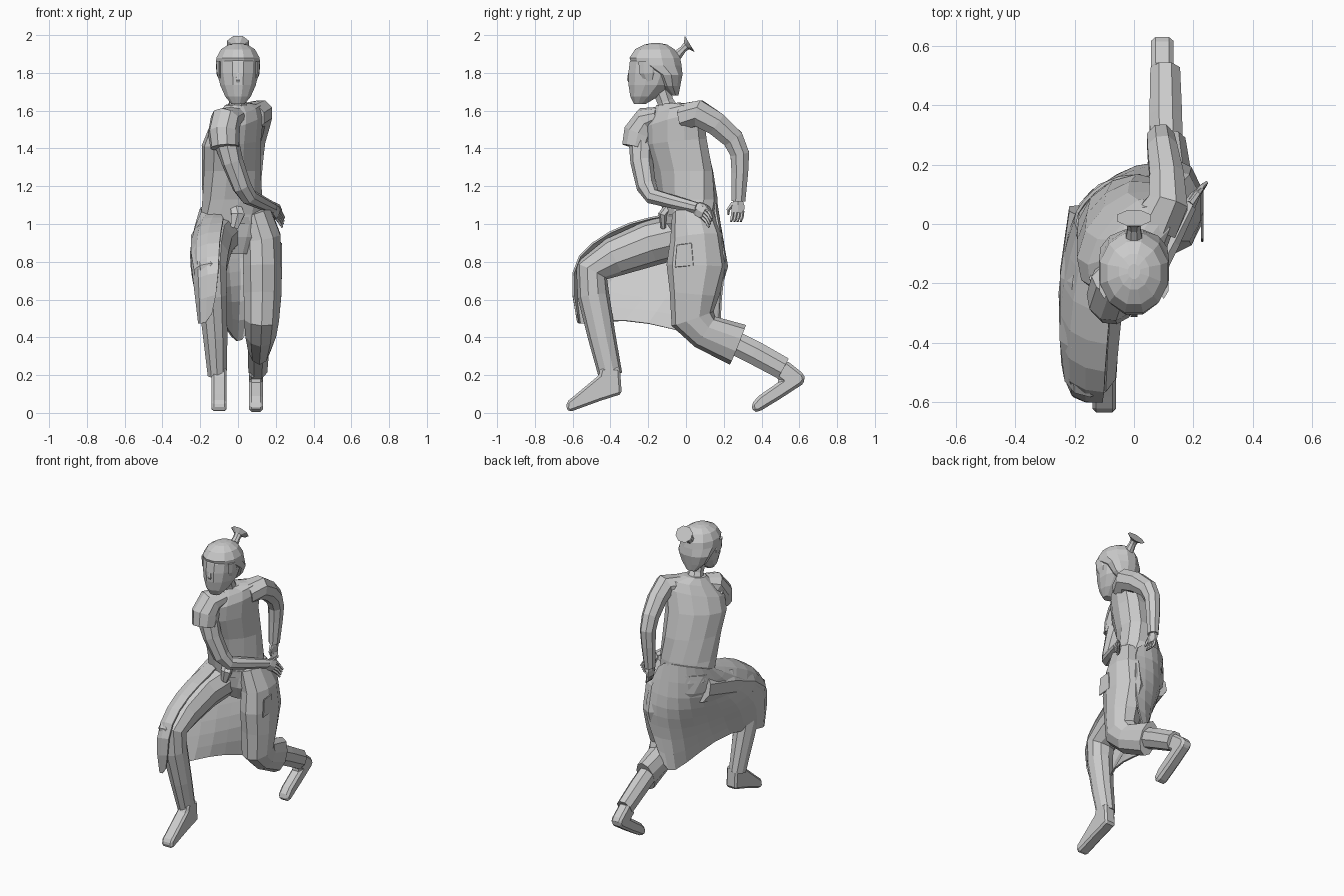
import bpy, bmesh, math
from mathutils import Vector as V


def mesh_object(name, verts, faces):
    me = bpy.data.meshes.new(name)
    me.from_pydata([tuple(v) for v in verts], [], faces)
    bm = bmesh.new()
    bm.from_mesh(me)
    bmesh.ops.recalc_face_normals(bm, faces=bm.faces)
    bm.to_mesh(me)
    bm.free()
    ob = bpy.data.objects.new(name, me)
    bpy.context.collection.objects.link(ob)
    return ob


def skin(name, rings):
    n, verts = len(rings[0]), [p for r in rings for p in r]
    faces = [(i * n + j, i * n + (j + 1) % n, (i + 1) * n + (j + 1) % n, (i + 1) * n + j)
             for i in range(len(rings) - 1) for j in range(n)]
    faces += [tuple(range(n)), tuple(range(len(verts) - n, len(verts)))]
    return mesh_object(name, verts, faces)


def stack(name, rows, n=12):
    """Level rings: x, y, z, half width, half depth, yaw in degrees, side slope."""
    rings = []
    for x, y, z, w, d, yaw, slope in rows:
        c, s, ring = math.cos(math.radians(yaw)), math.sin(math.radians(yaw)), []
        for j in range(n):
            a = 2 * math.pi * (j + .5) / n
            u, v = 1.03 * w * math.cos(a), 1.03 * d * math.sin(a)
            ring.append((x + u * c - v * s, y + u * s + v * c, z + slope * u))
        rings.append(ring)
    return skin(name, rings)


def limb(name, rows, n=8, ref=(1, 0, 0)):
    """Rings square to a path: x, y, z, half width along ref, half depth."""
    p, rings = [V(r[:3]) for r in rows], []
    k = 1 / math.cos(math.pi / n)
    for i, r in enumerate(rows):
        t = V((0, 0, 0))
        if i:
            t += (p[i] - p[i - 1]).normalized()
        if i < len(p) - 1:
            t += (p[i + 1] - p[i]).normalized()
        t.normalize()
        side = V(ref)
        side = (side - t * side.dot(t)).normalized()
        up = t.cross(side)
        rings.append([p[i] + side * r[3] * k * math.cos(a) + up * r[4] * k * math.sin(a)
                      for a in [2 * math.pi * (j + .5) / n for j in range(n)]])
    return skin(name, rings)


def prism(name, profile, x, half, bevel=.015):
    """Side profile (y, z) extruded across x."""
    ob = skin(name, [[(x + s * half, y, z) for y, z in profile] for s in (-1, 1)])
    m = ob.modifiers.new("bevel", 'BEVEL')
    m.width, m.segments = bevel, 1
    return ob


def hand(name, wrist, direction, across, curl):
    w, d, a, c = V(wrist), V(direction).normalized(), V(across).normalized(), V(curl)
    pts = [(0, .022, .02), (.03, .034, .018), (.07, .034, .014)]
    limb(name + "_palm", [(*(w + d * l), r, t) for l, r, t in pts], 6, a)
    for k in range(4):
        b = w + d * .06 + a * (k - 1.5) * .017
        e = b + d * .035 + c * .012
        limb(f"{name}_finger_{k}", [(*b, .008, .009), (*e, .008, .008),
             (*(e + d * .022 + c * .025), .005, .005)], 5, a)
    b = w + d * .02 + a * .028
    limb(name + "_thumb", [(*b, .01, .01), (*(b + d * .035 + a * .02 + c * .015), .008, .008),
         (*(b + d * .06 + a * .015 + c * .03), .005, .005)], 5, c)


# Torso, twisted so the right shoulder leads
stack("tunic", [
    (-.025, .03, 1.0, .175, .13, 22, 0), (-.03, .015, 1.13, .175, .13, 38, 0),
    (-.035, -.015, 1.28, .18, .125, 48, 0), (-.035, -.06, 1.43, .19, .125, 52, .1),
    (-.01, -.075, 1.54, .19, .105, 52, .25), (.005, -.07, 1.6, .155, .08, 52, .25),
    (-.005, -.09, 1.635, .07, .055, 50, .1)])
stack("hips", [(.0, .05, .84, .09, .09, 0, 0), (-.01, .04, .93, .17, .12, 5, 0),
               (-.025, .03, 1.05, .18, .132, 22, 0)])
limb("belt_knot", [(-.01, -.1, 1.08, .03, .02), (0, -.125, 1.05, .035, .02), (-.02, -.12, .98, .02, .012)], 6)

# Neck, head and hair
limb("neck", [(-.005, -.08, 1.58, .06, .055), (0, -.11, 1.65, .043, .043), (0, -.14, 1.74, .048, .048)])
stack("head", [(0, y, z, w, d, 0, 0) for y, z, w, d in [
    (-.245, 1.635, .035, .03), (-.22, 1.675, .068, .075), (-.185, 1.735, .095, .12),
    (-.168, 1.8, .108, .138), (-.165, 1.86, .11, .133), (-.165, 1.91, .09, .1), (-.165, 1.94, .05, .06)]])
stack("hair", [(0, y, z, w, d, 0, 0) for y, z, w, d in [
    (-.06, 1.68, .035, .02), (-.085, 1.73, .085, .055), (-.1, 1.79, .113, .082),
    (-.155, 1.84, .118, .132), (-.165, 1.88, .115, .135), (-.165, 1.925, .09, .105),
    (-.16, 1.95, .05, .06), (-.16, 1.957, .02, .025)]])
limb("nose", [(0, -.3, 1.8, .006, .006), (0, -.303, 1.765, .011, .01), (0, -.295, 1.745, .008, .006)], 4)
for s in (-1, 1):
    limb("side_lock", [(s * .1, -.2, 1.86, .016, .045), (s * .1, -.2, 1.8, .012, .04),
                       (s * .085, -.19, 1.74, .008, .015)], 6)
limb("topknot", [(0, -.06, 1.88, .03, .03), (0, -.015, 1.925, .022, .018), (0, .002, 1.942, .025, .022),
                 (0, .02, 1.953, .058, .05)], 8)

# Left arm, drawn back
limb("left_arm", [
    (.07, .0, 1.57, .08, .07), (.115, .07, 1.585, .068, .07), (.11, .16, 1.53, .057, .062),
    (.095, .25, 1.45, .05, .056), (.09, .285, 1.37, .046, .05), (.085, .285, 1.27, .042, .044),
    (.08, .278, 1.12, .032, .036)])
hand("left_hand", (.08, .277, 1.13), (0, -.05, -1), (0, -1, 0), (.5, -.2, 0))

# Right arm, crossing in front of the waist
limb("right_arm", [
    (-.08, -.17, 1.52, .065, .075), (-.065, -.24, 1.45, .062, .066), (-.03, -.235, 1.33, .053, .056),
    (.02, -.21, 1.2, .047, .05), (.055, -.175, 1.145, .043, .041), (.12, -.06, 1.115, .035, .034),
    (.185, .06, 1.085, .025, .028)], ref=(1, -.5, 0))
limb("right_sleeve_cap", [
    (-.015, -.13, 1.575, .06, .045), (-.065, -.2, 1.55, .08, .075), (-.075, -.245, 1.48, .08, .085),
    (-.07, -.262, 1.405, .072, .076)], n=10, ref=(1, -.5, 0))
hand("right_hand", (.175, .045, 1.09), (.45, .75, -.45), (.2, .35, .9), (.3, -.1, -.8))

# Front leg
limb("front_leg", [
    (-.1, .03, .95, .12, .11), (-.14, -.18, .9, .11, .115), (-.15, -.38, .825, .1, .1),
    (-.148, -.5, .75, .086, .088), (-.135, -.49, .62, .076, .08), (-.12, -.445, .4, .064, .07),
    (-.11, -.4, .2, .05, .06)], n=10)
prism("front_foot", [(-.35, .24), (-.34, .1), (-.45, .065), (-.615, .005), (-.635, .02), (-.63, .06),
                     (-.58, .1), (-.46, .2), (-.45, .24)], -.1, .04)

# Back leg
limb("back_leg", [
    (.085, .03, 1.07, .085, .1), (.125, .055, .93, .1, .132), (.13, .06, .78, .103, .155),
    (.13, .045, .63, .1, .125), (.125, .035, .5, .092, .112), (.12, .1, .43, .082, .092),
    (.113, .275, .36, .06, .108)], n=10)
limb("back_shin", [(.11, .2, .4, .054, .063), (.107, .36, .32, .055, .063), (.105, .515, .235, .05, .06)])
prism("back_foot", [(.46, .2), (.53, .28), (.625, .205), (.632, .175), (.615, .15), (.5, .075), (.385, .005),
                    (.355, .005), (.345, .045), (.385, .09), (.5, .17)], .095, .038)
prism("pocket", [(-.06, .77), (.04, .78), (.03, .9), (-.05, .89)], .23, .004, .002)

# Coat tail: each column runs from waist to hem, from the front knee round the back
columns = [
    [(-.07, -.08, 1.05), (-.08, -.3, 1.015), (-.1, -.51, .9), (-.1, -.625, .765), (-.13, -.57, .48)],
    [(-.17, -.05, 1.06), (-.225, -.28, 1.0), (-.235, -.48, .9), (-.22, -.635, .745), (-.21, -.575, .47)],
    [(-.21, .01, 1.08), (-.262, -.14, .9), (-.272, -.33, .77), (-.255, -.46, .64), (-.21, -.5, .475)],
    [(-.175, .07, 1.1), (-.215, -.0, .88), (-.19, -.12, .74), (-.12, -.22, .61), (-.1, -.34, .5)],
    [(-.1, .145, 1.12), (-.115, .135, .88), (-.1, .08, .74), (-.075, .0, .58), (-.06, -.06, .45)],
    [(.0, .17, 1.12), (.0, .215, .88), (.0, .21, .75), (.0, .17, .6), (-.005, .16, .36)],
    [(.11, .14, 1.1), (.15, .195, .9), (.17, .21, .77), (.13, .18, .62), (.04, .18, .4)]]
n = 5
coat = mesh_object("coat_tail", [p for c in columns for p in c],
                   [(i * n + j, i * n + j + 1, (i + 1) * n + j + 1, (i + 1) * n + j)
                    for i in range(len(columns) - 1) for j in range(n - 1)])
m = coat.modifiers.new("smooth", 'SUBSURF')
m.levels = m.render_levels = 1
m = coat.modifiers.new("thickness", 'SOLIDIFY')
m.thickness, m.offset = .01, 0
